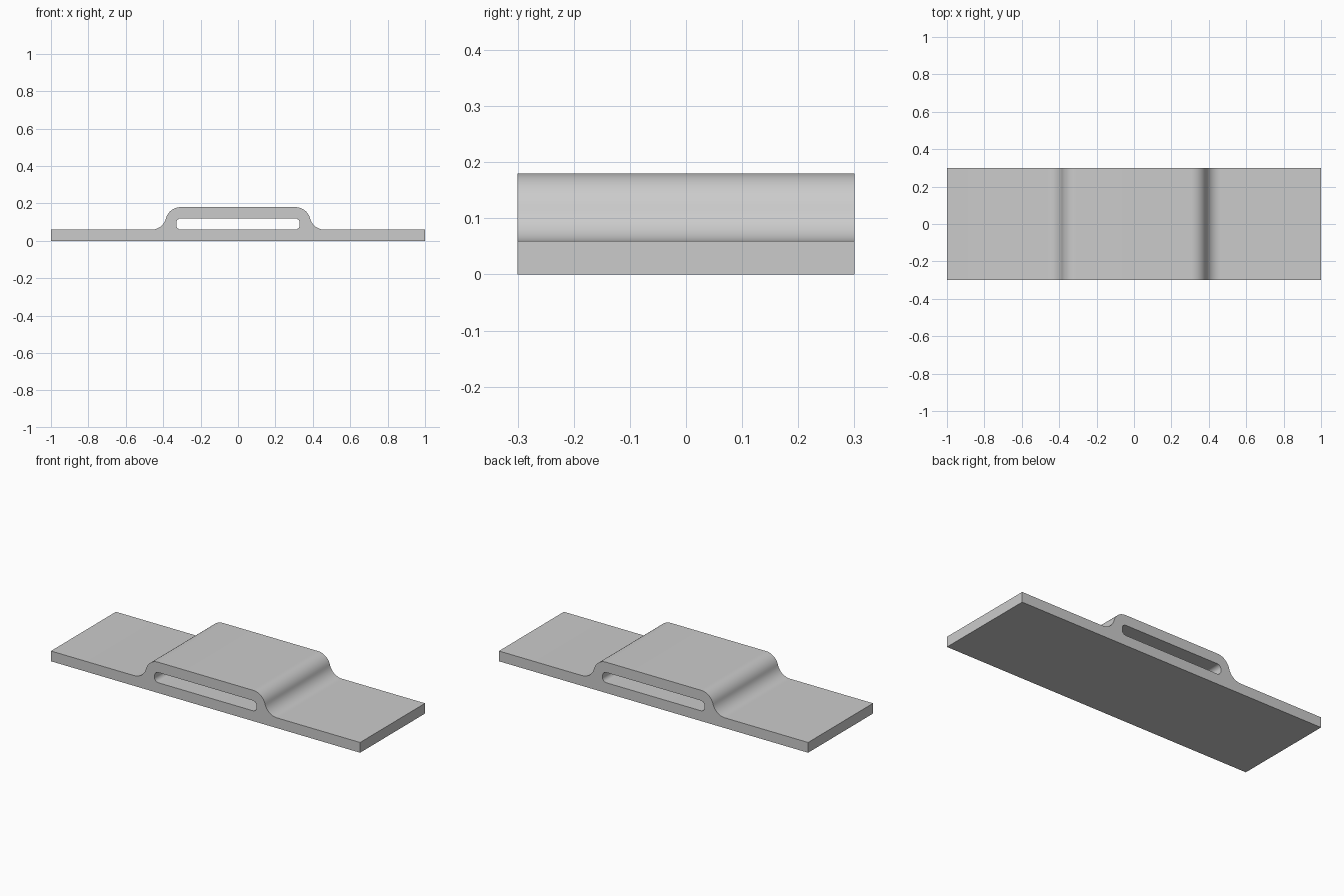
import bpy, bmesh
from math import sin, cos, acos, pi
from mathutils import Matrix

cube = bpy.data.objects.get("Cube")
if cube:
    bpy.data.objects.remove(cube)

HALF_LENGTH, HALF_WIDTH = 1.0, 0.30
PLATE, TOP = 0.06, 0.18          # plate thickness and height of the raised bridge
BEND = 0.08                      # radius of both bends on each shoulder
SHOULDER = 0.385                 # middle of each shoulder
SLOT_X, SLOT_LOW, SLOT_HIGH, SLOT_R = 0.33, 0.06, 0.12, 0.025
STEPS = 12


def arc(cx, cz, radius, start, end):
    angles = [start + (end - start) * i / STEPS for i in range(STEPS + 1)]
    return [(cx + radius * cos(a), cz + radius * sin(a)) for a in angles]


def add_loop(curve, points):
    spline = curve.splines.new('POLY')
    spline.points.add(len(points) - 1)
    for p, (x, z) in zip(spline.points, points):
        p.co = (x, z, 0, 1)
    spline.use_cyclic_u = True


# Outer outline: right half, then mirrored
sweep = acos(1 - (TOP - PLATE) / (2 * BEND))
reach = BEND * sin(sweep)
lower = arc(SHOULDER + reach, PLATE + BEND, BEND, -pi / 2, -pi / 2 - sweep)
upper = arc(SHOULDER - reach, TOP - BEND, BEND, pi / 2 - sweep, pi / 2)
right = [(HALF_LENGTH, 0), (HALF_LENGTH, PLATE)] + lower + upper[1:]
outline = right + [(-x, z) for x, z in reversed(right)]

# Rounded slot outline
right = (arc(SLOT_X - SLOT_R, SLOT_LOW + SLOT_R, SLOT_R, -pi / 2, 0)
         + arc(SLOT_X - SLOT_R, SLOT_HIGH - SLOT_R, SLOT_R, 0, pi / 2))
slot = right + [(-x, z) for x, z in reversed(right)]

# Extrude the filled profile across the width
curve = bpy.data.curves.new("bridge_profile", 'CURVE')
curve.dimensions = '2D'
curve.fill_mode = 'BOTH'
curve.extrude = HALF_WIDTH
add_loop(curve, outline)
add_loop(curve, slot)
helper = bpy.data.objects.new("bridge_profile", curve)
bpy.context.collection.objects.link(helper)
bpy.context.view_layer.update()
graph = bpy.context.evaluated_depsgraph_get()
mesh = bpy.data.meshes.new_from_object(helper.evaluated_get(graph))
bpy.data.objects.remove(helper)

# Weld the caps and stand the profile upright
bm = bmesh.new()
bm.from_mesh(mesh)
bmesh.ops.remove_doubles(bm, verts=bm.verts, dist=0.0001)
bmesh.ops.transform(bm, matrix=Matrix.Rotation(pi / 2, 4, 'X'), verts=bm.verts)
bmesh.ops.recalc_face_normals(bm, faces=bm.faces)
bm.to_mesh(mesh)
bm.free()
plate = bpy.data.objects.new("slotted_bridge_plate", mesh)
bpy.context.collection.objects.link(plate)

# Plain grey
grey = bpy.data.materials.new("light grey")
grey.use_nodes = True
colour = (0.6, 0.6, 0.6, 1)
grey.diffuse_color = colour
grey.node_tree.nodes["Principled BSDF"].inputs["Base Color"].default_value = colour
mesh.materials.clear()
mesh.materials.append(grey)

# Smooth bends, crisp edges
bpy.ops.object.select_all(action='DESELECT')
plate.select_set(True)
bpy.context.view_layer.objects.active = plate
bpy.ops.object.shade_smooth_by_angle(angle=pi / 6)
